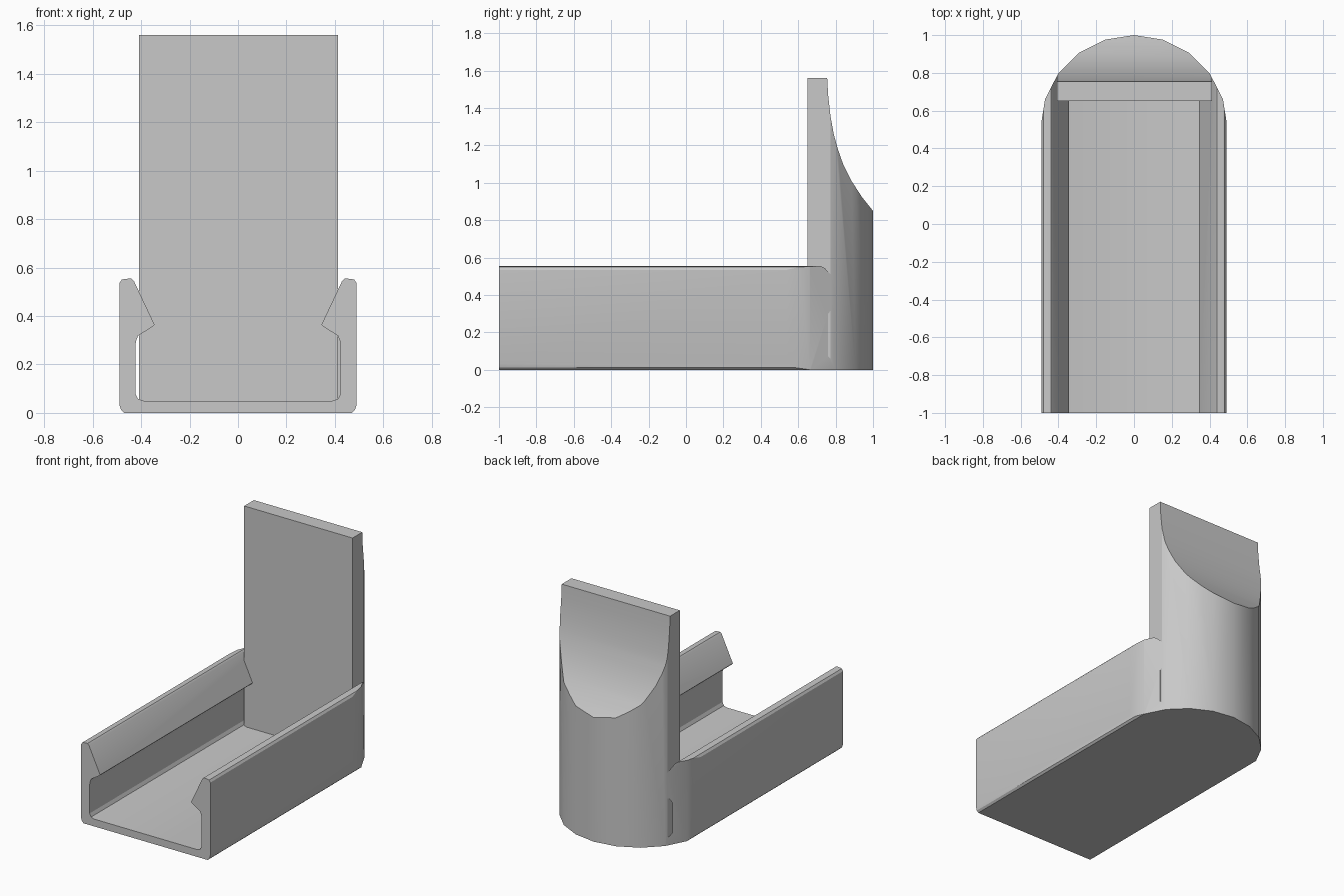
import bpy, bmesh, math
from mathutils import Vector

default = bpy.data.objects.get("Cube")
if default:
    bpy.data.objects.remove(default, do_unlink=True)

grey = bpy.data.materials.new("light grey")
grey.use_nodes = True
colour = (0.58, 0.58, 0.58, 1)
grey.diffuse_color = colour
grey.node_tree.nodes["Principled BSDF"].inputs["Base Color"].default_value = colour


def prism(name, outline, axis, start, end):
    """Extrude a 2D outline along x, y or z between start and end."""
    place = {"x": lambda a, b: (start, a, b),
             "y": lambda a, b: (a, start, b),
             "z": lambda a, b: (a, b, start)}[axis]
    bm = bmesh.new()
    face = bm.faces.new([bm.verts.new(place(a, b)) for a, b in outline])
    out = bmesh.ops.extrude_face_region(bm, geom=[face])
    move = Vector([end - start if axis == k else 0 for k in "xyz"])
    bmesh.ops.translate(bm, vec=move,
                        verts=[g for g in out["geom"] if isinstance(g, bmesh.types.BMVert)])
    bmesh.ops.recalc_face_normals(bm, faces=bm.faces)
    mesh = bpy.data.meshes.new(name)
    bm.to_mesh(mesh)
    bm.free()
    mesh.materials.append(grey)
    obj = bpy.data.objects.new(name, mesh)
    bpy.context.collection.objects.link(obj)
    return obj


def combine(obj, other, operation):
    """Apply a boolean and discard the second body."""
    mod = obj.modifiers.new("join", "BOOLEAN")
    mod.operation, mod.solver, mod.object = operation, "EXACT", other
    bpy.ops.object.select_all(action="DESELECT")
    bpy.context.view_layer.objects.active = obj
    obj.select_set(True)
    bpy.ops.object.modifier_apply(modifier=mod.name)
    bpy.data.objects.remove(other, do_unlink=True)


# Open channel with inward snap lips, mirrored half section
half = [(0.47, 0), (0.483, 0.012), (0.49, 0.035), (0.49, 0.535), (0.48, 0.55),
        (0.47, 0.553), (0.44, 0.555), (0.43, 0.545), (0.345, 0.365), (0.35, 0.358),
        (0.413, 0.318), (0.42, 0.3), (0.424, 0.28), (0.424, 0.08), (0.413, 0.058), (0.39, 0.05)]
section = half + [(-x, z) for x, z in reversed(half)]
holder = prism("channel_with_backstop", section, "y", -1, 1.1)

# Tall backstop with a concave scoop behind
scoop = [(0.755, 1.56), (0.76, 1.47), (0.772, 1.36), (0.79, 1.26), (0.812, 1.18),
         (0.84, 1.1), (0.885, 1.01), (0.94, 0.925), (1.0, 0.85), (1.1, 0.72)]
backstop = prism("backstop", [(0.65, 0.02), (0.65, 1.56)] + scoop + [(1.1, 0.02)],
                 "x", -0.408, 0.413)
combine(holder, backstop, "UNION")

# Narrow web joining the backstop to the left wall
web = prism("web", [(0.66, 0.03), (0.76, 0.03), (0.76, 0.33), (0.66, 0.33)], "x", 0.39, 0.45)
combine(holder, web, "UNION")

# Round off the back in plan
arc = [(0.495 * math.cos(math.radians(a)), 0.51 + 0.49 * math.sin(math.radians(a)))
       for a in range(0, 181, 18)]
plan = prism("plan", [(-0.495, -1.2), (0.495, -1.2)] + arc, "z", -0.1, 2)
combine(holder, plan, "INTERSECT")

bpy.ops.object.select_all(action="DESELECT")
holder.select_set(True)
bpy.context.view_layer.objects.active = holder
bpy.ops.object.shade_smooth_by_angle(angle=math.radians(25))
